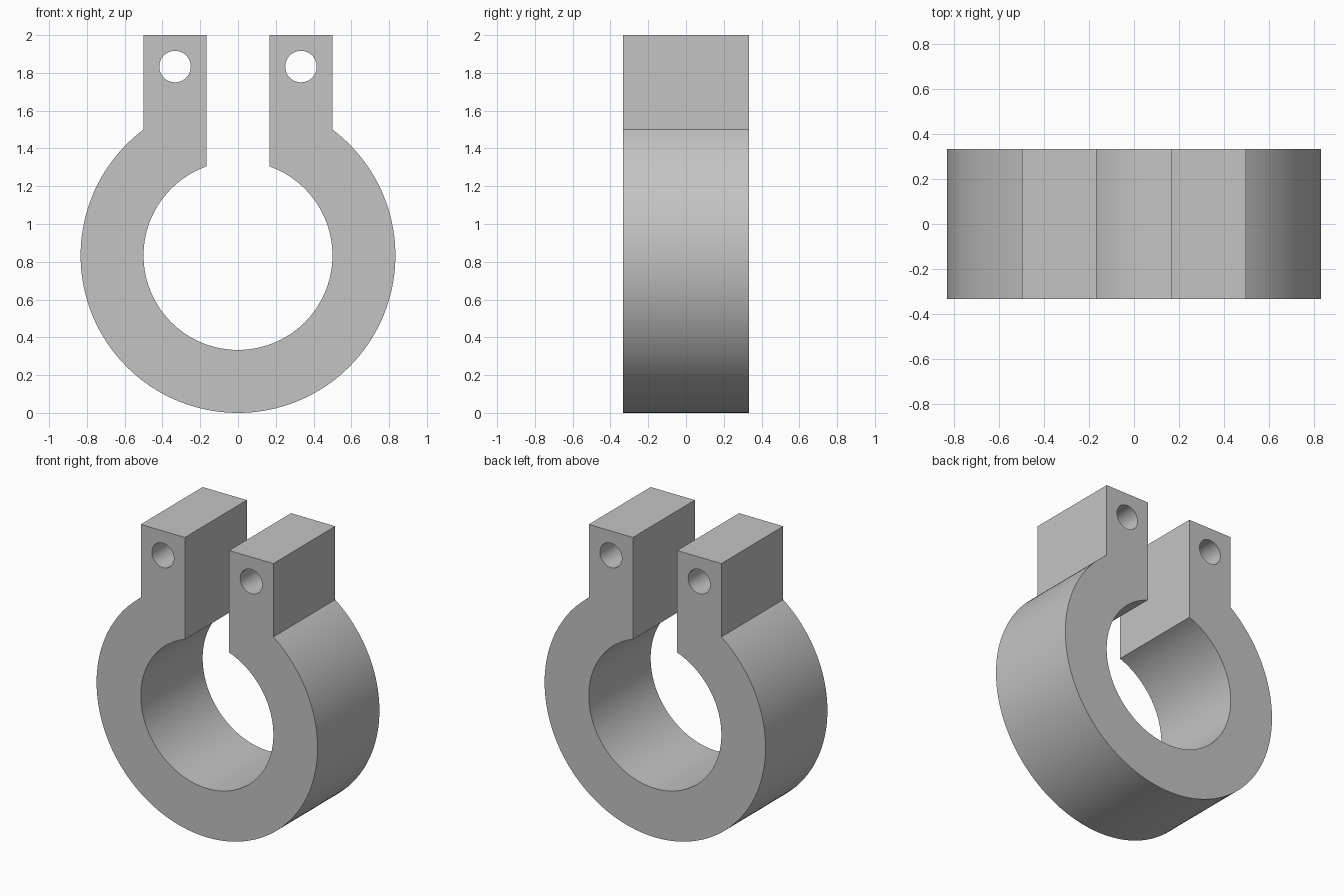
import bpy, bmesh
from math import asin, cos, sin, pi
from mathutils import Matrix

cube = bpy.data.objects.get("Cube")
if cube:
    bpy.data.objects.remove(cube)

OUTER, INNER = 5 / 6, 0.5        # ring radii
GAP, TAB, TOP = 1 / 6, 0.5, 2.0  # half slot width, tab outer side, tab top
HALF_DEPTH = 1 / 3


def arc(cx, cz, r, start, end, n):
    """Points on an arc, both ends included."""
    angles = [start + (end - start) * i / n for i in range(n + 1)]
    return [(cx + r * cos(a), cz + r * sin(a)) for a in angles]


def add_loop(curve, points):
    spline = curve.splines.new('POLY')
    spline.points.add(len(points) - 1)
    for p, (x, z) in zip(spline.points, points):
        p.co = (x, z, 0, 1)
    spline.use_cyclic_u = True


# Ring outline, open at the top, with two upright tabs
a_out = pi / 2 - asin(TAB / OUTER)
a_in = pi / 2 - asin(GAP / INNER)
outline = arc(0, OUTER, OUTER, a_out, -pi - a_out, 120)
outline += [(-TAB, TOP), (-GAP, TOP)]
outline += arc(0, OUTER, INNER, -pi - a_in, a_in, 120)
outline += [(GAP, TOP), (TAB, TOP)]

profile = bpy.data.curves.new("clamp_profile", 'CURVE')
profile.dimensions = '2D'
profile.fill_mode = 'BOTH'
profile.extrude = HALF_DEPTH
add_loop(profile, outline)

# Bolt hole through each tab
for side in (-1, 1):
    hole = arc(side / 3, TOP - 1 / 6, 1 / 12, 0, 2 * pi, 48)
    add_loop(profile, hole[:-1])

# Turn the extruded profile into an upright welded mesh
helper = bpy.data.objects.new("profile_helper", profile)
bpy.context.collection.objects.link(helper)
bpy.context.view_layer.update()
depsgraph = bpy.context.evaluated_depsgraph_get()
mesh = bpy.data.meshes.new_from_object(helper.evaluated_get(depsgraph))
mesh.name = "split_ring_clamp"
bpy.data.objects.remove(helper)

bm = bmesh.new()
bm.from_mesh(mesh)
bmesh.ops.transform(bm, matrix=Matrix.Rotation(pi / 2, 4, 'X'), verts=bm.verts)
bmesh.ops.remove_doubles(bm, verts=bm.verts, dist=0.0005)
bmesh.ops.recalc_face_normals(bm, faces=bm.faces)
bm.to_mesh(mesh)
bm.free()

clamp = bpy.data.objects.new("split_ring_clamp", mesh)
bpy.context.collection.objects.link(clamp)

# Plain grey finish
grey = bpy.data.materials.new("light_grey")
grey.use_nodes = True
colour = (0.55, 0.55, 0.55, 1)
grey.diffuse_color = colour
grey.node_tree.nodes["Principled BSDF"].inputs["Base Color"].default_value = colour
mesh.materials.clear()
mesh.materials.append(grey)

bpy.ops.object.select_all(action='DESELECT')
clamp.select_set(True)
bpy.context.view_layer.objects.active = clamp
bpy.ops.object.shade_smooth_by_angle(angle=pi / 6)
